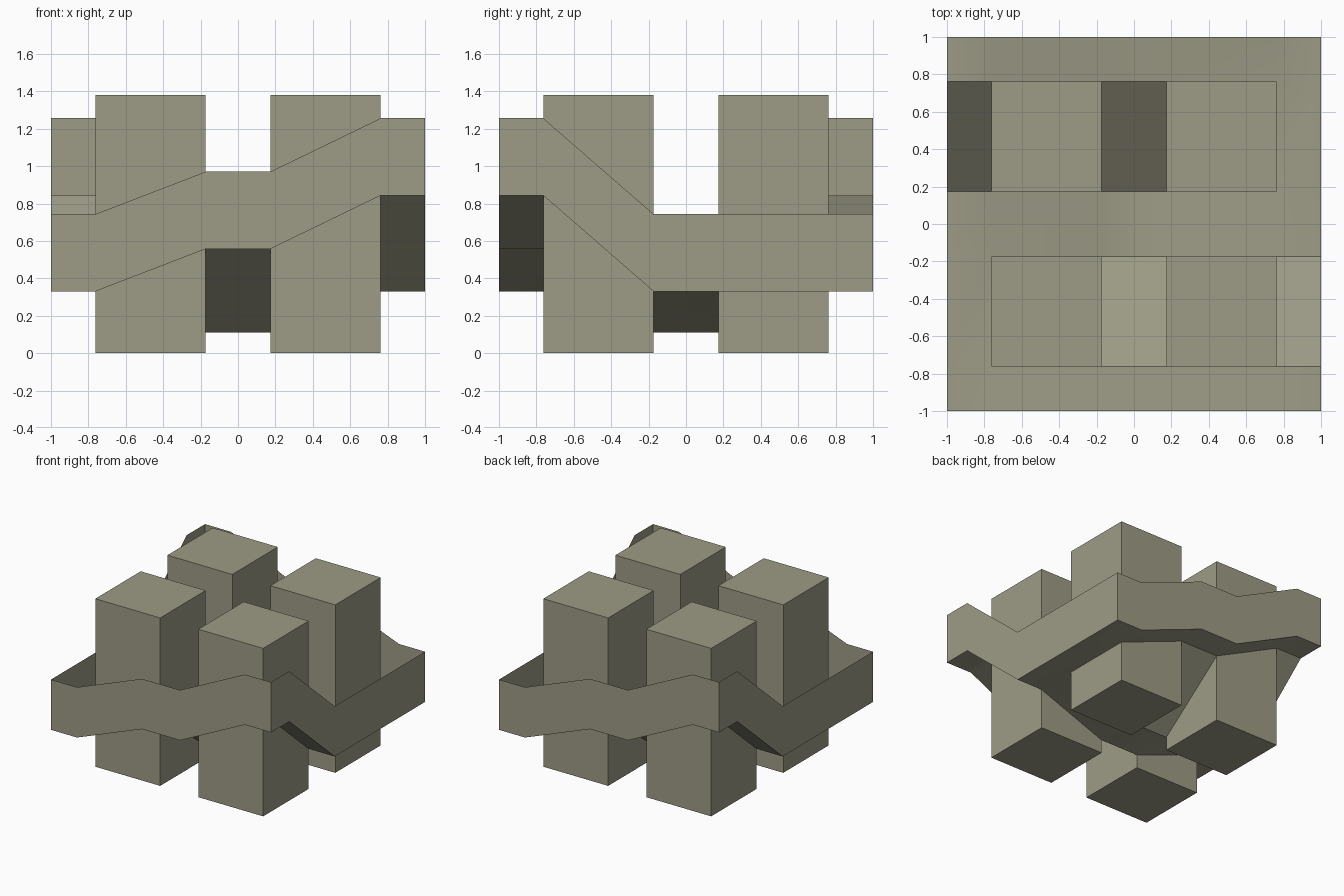
import bpy
import bmesh
import math

cube = bpy.data.objects.get("Cube")
if cube:
    bpy.data.objects.remove(cube, do_unlink=True)

# Shared dimensions
INNER, OUTER, EDGE = 0.173, 0.763, 1.0
PILLAR_TOP = 1.38
WALL = 0.413

# Single material
stone = bpy.data.materials.new("olive_grey")
colour = (0.34, 0.33, 0.24, 1.0)
stone.diffuse_color = colour
stone.use_nodes = True
stone.node_tree.nodes["Principled BSDF"].inputs["Base Color"].default_value = colour


def make_object(name, bm):
    mesh = bpy.data.meshes.new(name)
    bm.to_mesh(mesh)
    bm.free()
    mesh.materials.append(stone)
    obj = bpy.data.objects.new(name, mesh)
    bpy.context.collection.objects.link(obj)
    return obj


# Four square pillars
centre, width = (INNER + OUTER) / 2, OUTER - INNER
for y_name, sy in (("front", -1), ("back", 1)):
    for x_name, sx in (("right", -1), ("left", 1)):
        bm = bmesh.new()
        bmesh.ops.create_cube(bm, size=1)
        bmesh.ops.scale(bm, vec=(width, width, PILLAR_TOP), verts=bm.verts)
        bmesh.ops.translate(bm, vec=(sx * centre, sy * centre, PILLAR_TOP / 2), verts=bm.verts)
        make_object(f"{y_name}_{x_name}_pillar", bm)

# Folded floor: plateau heights by row (front to back) and column (-x to +x)
heights = [(0.33, 0.557, 0.843),
           (0.33, 0.11, 0.33),
           (0.843, 0.557, 0.33)]
lines = (-EDGE, -OUTER, -INNER, INNER, OUTER, EDGE)

bm = bmesh.new()
grid = [[bm.verts.new((x, y, heights[j // 2][i // 2])) for i, x in enumerate(lines)]
        for j, y in enumerate(lines)]
for j in range(5):
    for i in range(5):
        if i % 2 and j % 2:
            continue  # a pillar passes through here
        bm.faces.new((grid[j][i], grid[j + 1][i], grid[j + 1][i + 1], grid[j][i + 1]))

# Open-topped rim raised from the outer edges of the floor
rim = [e for e in bm.edges if e.is_boundary
       and any(all(abs(v.co[axis]) > 0.99 for v in e.verts) for axis in (0, 1))]
raised = bmesh.ops.extrude_edge_only(bm, edges=rim)["geom"]
bmesh.ops.translate(bm, vec=(0, 0, WALL),
                    verts=[g for g in raised if isinstance(g, bmesh.types.BMVert)])

# Face the rim outwards and the floor downwards
bm.normal_update()
for face in bm.faces:
    mid = face.calc_center_median()
    n = face.normal
    upright = abs(n.z) < 0.01
    if (upright and n.x * mid.x + n.y * mid.y < 0) or (not upright and n.z > 0):
        face.normal_flip()
tray = make_object("folded_tray", bm)

bpy.ops.object.select_all(action="DESELECT")
tray.select_set(True)
bpy.context.view_layer.objects.active = tray
bpy.ops.object.shade_smooth_by_angle(angle=math.radians(30))
